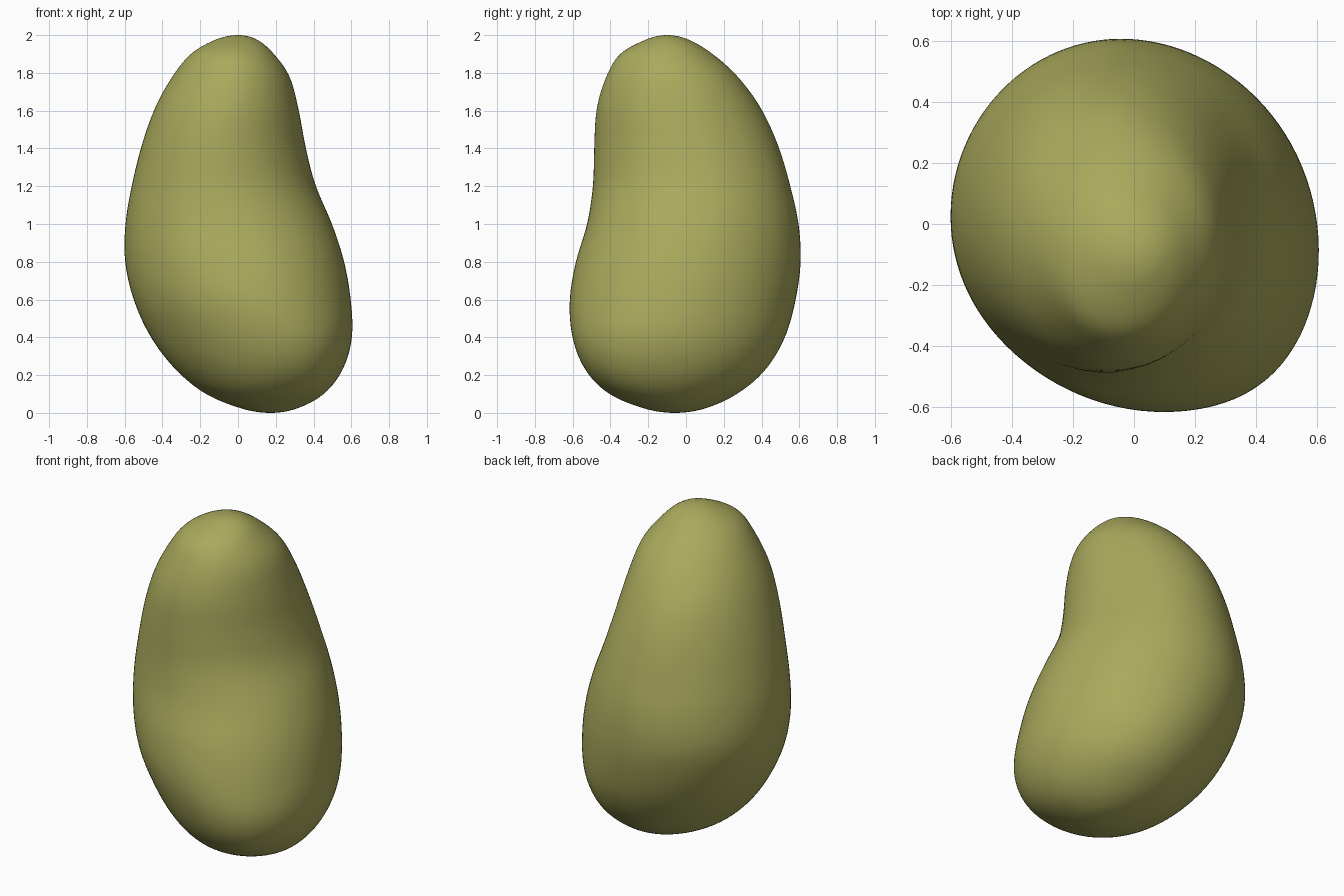
import bpy, bmesh
from math import sin, cos, pi, acos

if "Cube" in bpy.data.objects:
    bpy.data.objects.remove(bpy.data.objects["Cube"])

# Horizontal sections: height, then reach towards E, NE, N, NW, W, SW, S, SE
SECTIONS = [
    (1.97, .11, .05, .025, .07, .13, .205, .225, .19),
    (1.90, .19, .14, .14, .185, .25, .33, .35, .285),
    (1.80, .26, .245, .25, .295, .33, .40, .41, .35),
    (1.60, .32, .345, .40, .44, .44, .49, .47, .395),
    (1.40, .355, .42, .49, .52, .51, .53, .48, .41),
    (1.20, .405, .485, .55, .57, .56, .553, .485, .44),
    (1.00, .49, .54, .595, .612, .59, .58, .51, .52),
    (0.80, .56, .57, .61, .615, .60, .583, .58, .595),
    (0.60, .593, .58, .585, .56, .56, .56, .615, .65),
    (0.40, .595, .565, .53, .46, .475, .485, .60, .68),
    (0.20, .53, .475, .40, .30, .31, .37, .51, .61),
    (0.10, .45, .37, .27, .18, .17, .27, .40, .50),
    (0.03, .33, .25, .12, .02, .0, .11, .24, .335),
]
TOP, BOTTOM = (0.0, -0.10), (0.17, -0.06)
RINGS, SIDES = 96, 112


def pole(p):
    return [p[0] * cos(k * pi / 4) + p[1] * sin(k * pi / 4) for k in range(8)]


def opposite(row):
    return [-row[(k + 4) % 8] for k in range(8)]


# Rows keyed by polar angle; mirrored rows past each pole keep the ends round
rows = [(acos(s[0] - 1), list(s[1:])) for s in SECTIONS]
keys = ([(-rows[0][0], opposite(rows[0][1])), (0.0, pole(TOP))] + rows +
        [(pi, pole(BOTTOM)), (2 * pi - rows[-1][0], opposite(rows[-1][1]))])


def slope(i, k):
    (a, ra), (b, rb), (c, rc) = keys[i - 1:i + 2]
    s0, s1 = (rb[k] - ra[k]) / (b - a), (rc[k] - rb[k]) / (c - b)
    return (s0 * (c - b) + s1 * (b - a)) / (c - a)


def reach_at(phi):
    i = max(j for j in range(1, len(keys) - 2) if keys[j][0] <= phi)
    (a, ra), (b, rb) = keys[i], keys[i + 1]
    d = b - a
    t = (phi - a) / d
    return [(2*t**3 - 3*t**2 + 1) * ra[k] + (t**3 - 2*t**2 + t) * d * slope(i, k)
            + (3*t**2 - 2*t**3) * rb[k] + (t**3 - t**2) * d * slope(i + 1, k)
            for k in range(8)]


def outline(reach):
    # Smooth closed outline touching the eight reach lines
    co = []
    for n in range(4):
        w = (1 if n == 0 else 2) / 8 * (0.5 if n == 3 else 1)
        co.append((n, w * sum(h * cos(n * k * pi / 4) for k, h in enumerate(reach)),
                   w * sum(h * sin(n * k * pi / 4) for k, h in enumerate(reach))))
    pts = []
    for j in range(SIDES):
        q = 2 * pi * j / SIDES
        h = sum(a * cos(n * q) + b * sin(n * q) for n, a, b in co)
        g = sum(n * (b * cos(n * q) - a * sin(n * q)) for n, a, b in co)
        pts.append((h * cos(q) - g * sin(q), h * sin(q) + g * cos(q)))
    return pts


# Loft the body
bm = bmesh.new()
loops = []
for i in range(1, RINGS):
    phi = pi * i / RINGS
    loops.append([bm.verts.new((x, y, 1 + cos(phi))) for x, y in outline(reach_at(phi))])
top = bm.verts.new((*TOP, 2))
bottom = bm.verts.new((*BOTTOM, 0))
for j in range(SIDES):
    n = (j + 1) % SIDES
    bm.faces.new((top, loops[0][j], loops[0][n]))
    bm.faces.new((bottom, loops[-1][n], loops[-1][j]))
    for up, lo in zip(loops, loops[1:]):
        bm.faces.new((up[j], lo[j], lo[n], up[n]))
# Even out small ripples between sections
for _ in range(6):
    bmesh.ops.smooth_vert(bm, verts=[v for l in loops[6:-6] for v in l], factor=0.5,
                          use_axis_x=True, use_axis_y=True, use_axis_z=True)
bmesh.ops.recalc_face_normals(bm, faces=bm.faces)
for f in bm.faces:
    f.smooth = True
mesh = bpy.data.meshes.new("fruit_body")
bm.to_mesh(mesh)
bm.free()
body = bpy.data.objects.new("fruit_body", mesh)
bpy.context.collection.objects.link(body)

# Olive skin
skin = bpy.data.materials.new("olive_skin")
skin.diffuse_color = (0.40, 0.40, 0.11, 1)
skin.use_nodes = True
skin.node_tree.nodes["Principled BSDF"].inputs["Base Color"].default_value = skin.diffuse_color
mesh.materials.append(skin)
